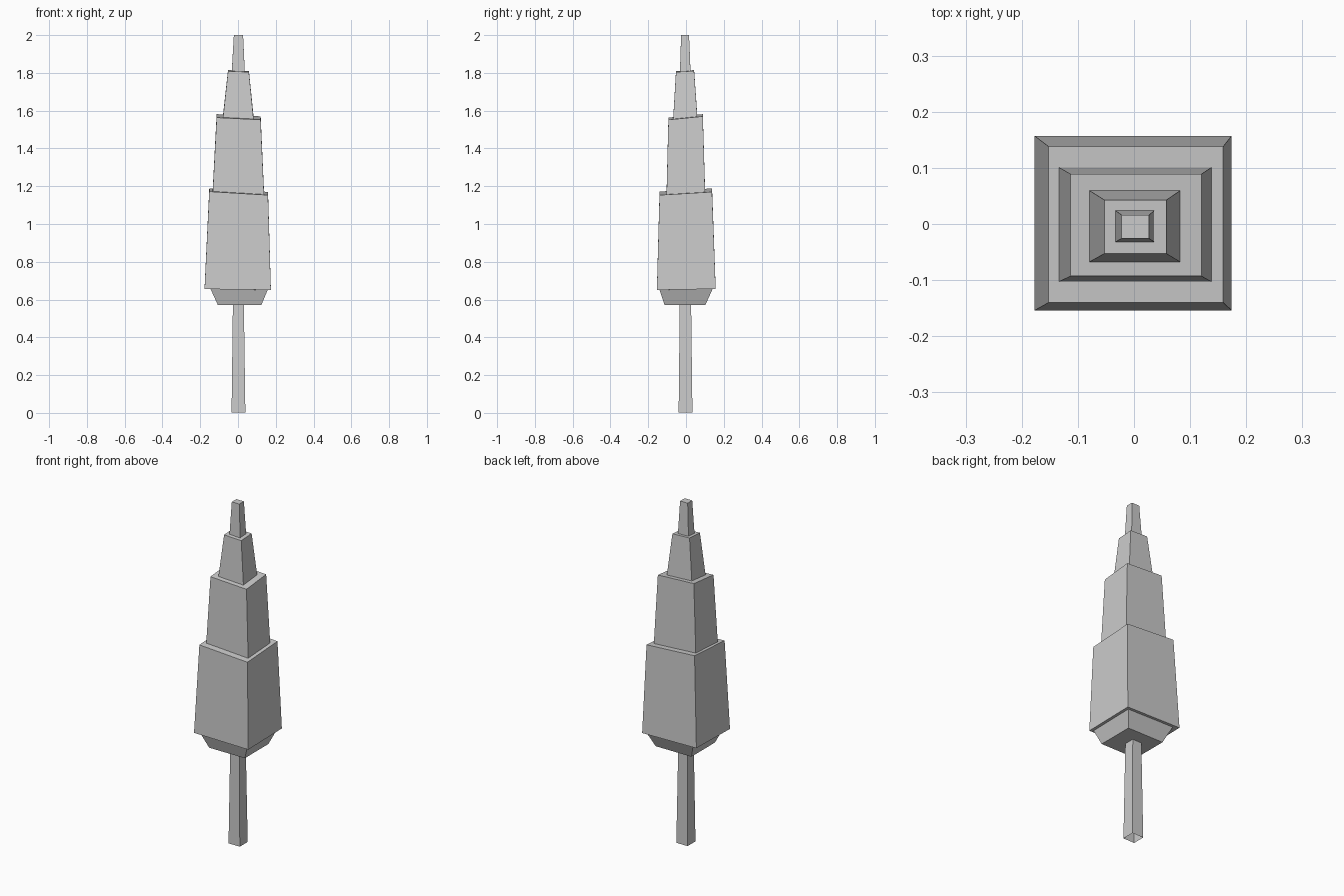
import bpy
import bmesh

if "Cube" in bpy.data.objects:
    bpy.data.objects.remove(bpy.data.objects["Cube"])


def ring(bm, x0, x1, y0, y1, z, tilt_x=0.0, tilt_y=0.0):
    """Rectangular ring of four vertices; the tilts are rises per unit of x and y."""
    corners = ((x0, y0), (x1, y0), (x1, y1), (x0, y1))
    return [bm.verts.new((x, y, z + x * tilt_x + y * tilt_y)) for x, y in corners]


def tapered_block(name, bottom, top, open_bottom=False):
    bm = bmesh.new()
    a, b = ring(bm, *bottom), ring(bm, *top)
    for i in range(4):
        j = (i + 1) % 4
        bm.faces.new((a[i], a[j], b[j], b[i]))
    bm.faces.new(b)
    if not open_bottom:
        bm.faces.new(a[::-1])
    mesh = bpy.data.meshes.new(name)
    bm.to_mesh(mesh)
    bm.free()
    obj = bpy.data.objects.new(name, mesh)
    bpy.context.collection.objects.link(obj)
    return obj


# Trunk, open underneath
tapered_block("trunk", (-0.034, 0.039, -0.039, 0.034, 0.003),
              (-0.027, 0.031, -0.033, 0.027, 0.58), open_bottom=True)

# Flared underside of the foliage
tapered_block("foliage_base", (-0.107, 0.124, -0.114, 0.103, 0.572),
              (-0.145, 0.157, -0.140, 0.141, 0.656, -0.015, 0.02))

# Stacked foliage tiers, each slightly tilted and sunk into the one below
tapered_block("foliage_tier_1", (-0.177, 0.174, -0.154, 0.157, 0.656, -0.014, 0.018),
              (-0.152, 0.159, -0.140, 0.138, 1.171, -0.06, 0.06))
tapered_block("foliage_tier_2", (-0.134, 0.138, -0.103, 0.101, 1.165, -0.06, 0.06),
              (-0.113, 0.120, -0.093, 0.089, 1.567, -0.05, 0.10))
tapered_block("foliage_tier_3", (-0.080, 0.083, -0.068, 0.060, 1.56, -0.05, 0.10),
              (-0.053, 0.058, -0.053, 0.043, 1.810, -0.04, 0.06))
tapered_block("foliage_tip", (-0.033, 0.036, -0.032, 0.024, 1.805, -0.04, 0.06),
              (-0.022, 0.027, -0.026, 0.016, 2.0))
